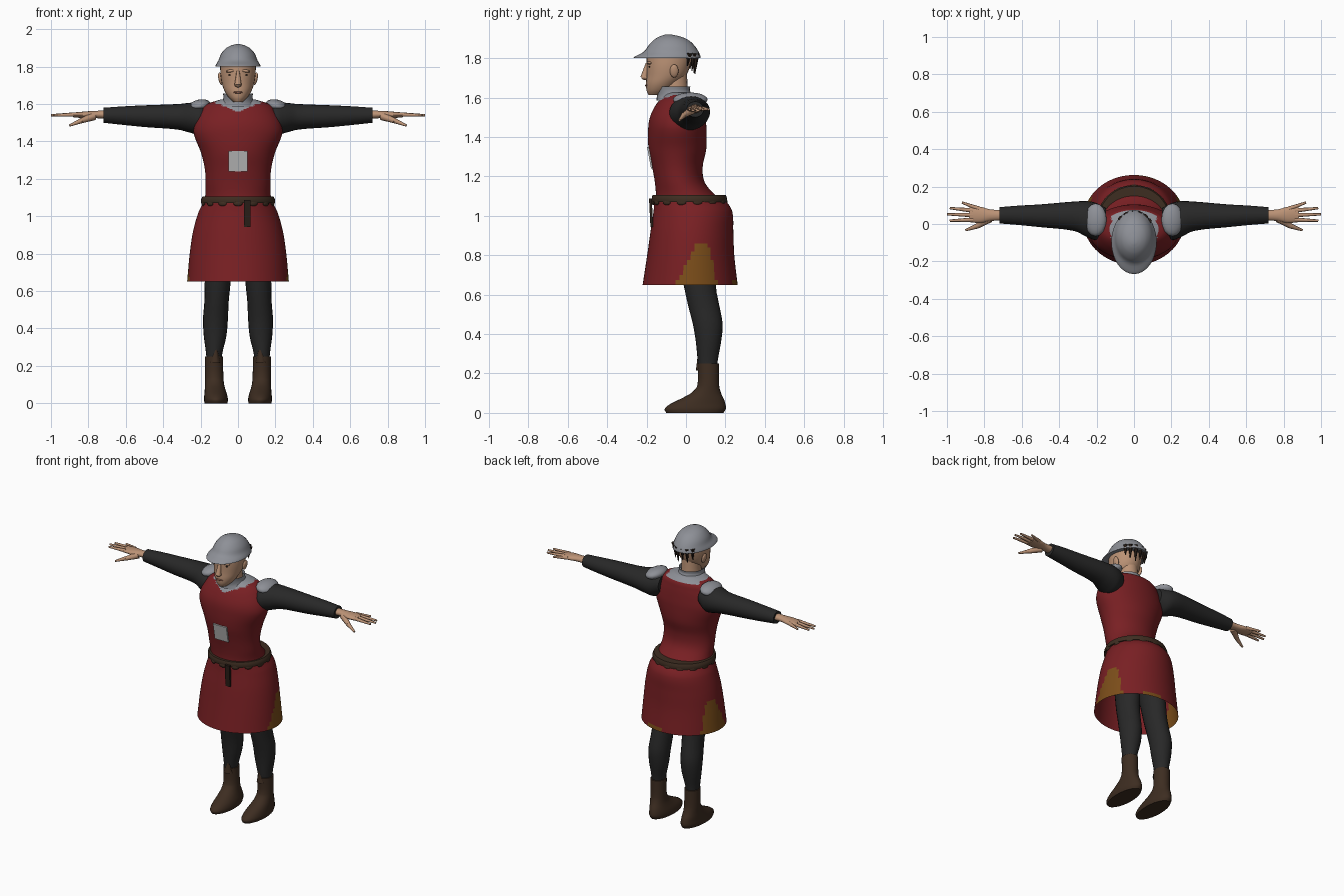
import bpy, bmesh, math
from mathutils import Matrix, Vector


def material(name, rgb):
    m = bpy.data.materials.new(name)
    m.diffuse_color = (*rgb, 1)
    return m


RED = material("red cloth", (0.19, 0.014, 0.017))
BLACK = material("black cloth", (0.021, 0.021, 0.021))
SKIN = material("skin", (0.50, 0.29, 0.18))
STEEL = material("steel", (0.27, 0.28, 0.31))
LEATHER = material("brown leather", (0.047, 0.026, 0.015))
OCHRE = material("ochre cloth", (0.20, 0.075, 0.010))
BADGE = material("pale badge", (0.50, 0.50, 0.50))
HAIR = material("dark hair", (0.022, 0.013, 0.009))
LIPS = material("lips", (0.28, 0.12, 0.08))


def dense(rows, k):
    """Smoothly add k steps between rows; the first number is the position."""
    def slope(i, c):
        a, b = rows[max(i - 1, 0)], rows[min(i + 1, len(rows) - 1)]
        return (b[c] - a[c]) / (b[0] - a[0])
    out = []
    for i in range(len(rows) - 1):
        p, q = rows[i], rows[i + 1]
        d = q[0] - p[0]
        for s in range(k):
            t = s / k
            h = (2*t**3 - 3*t*t + 1, t**3 - 2*t*t + t, 3*t*t - 2*t**3, t**3 - t*t)
            out.append([p[0] + d * t] + [
                h[0]*p[c] + h[1]*d*slope(i, c) + h[2]*q[c] + h[3]*d*slope(i + 1, c)
                for c in range(1, len(p))])
    return out + [rows[-1]]


def loft(bm, axis, rows, n=24, k=3, cap=(True, True), power=1.0):
    """Rows are (position, a0, a1, b0, b1): oval extents across the axis."""
    rings = []
    for p, a0, a1, b0, b1 in dense(rows, k):
        ring = []
        for j in range(n):
            t = 2 * math.pi * j / n
            ca, sa = math.cos(t), math.sin(t)
            a = (a0 + a1) / 2 + (a1 - a0) / 2 * math.copysign(abs(ca) ** power, ca)
            b = (b0 + b1) / 2 + (b1 - b0) / 2 * math.copysign(abs(sa) ** power, sa)
            ring.append(bm.verts.new((a, b, p) if axis == 'z' else (p, a, b)))
        rings.append(ring)
    for r, s in zip(rings, rings[1:]):
        for j in range(n):
            bm.faces.new((r[j], r[(j + 1) % n], s[(j + 1) % n], s[j]))
    for use, r in zip(cap, (rings[0], rings[-1])):
        if use:
            bm.faces.new(r)


def sym(rows):
    """(z, half width, y0, y1) rows to full rows."""
    return [(z, -w, w, y0, y1) for z, w, y0, y1 in rows]


def ball(bm, at, size, rot=0.0, axis='Y'):
    m = Matrix.Translation(at) @ Matrix.Rotation(rot, 4, axis) @ Matrix.Diagonal((*size, 1))
    bmesh.ops.create_uvsphere(bm, u_segments=16, v_segments=10, radius=1, matrix=m)


def box(bm, at, size, rot=0.0):
    m = Matrix.Translation(at) @ Matrix.Rotation(rot, 4, 'X') @ Matrix.Diagonal((*size, 1))
    bmesh.ops.create_cube(bm, size=1, matrix=m)


def spike(bm, p, q, r0, r1, n=8):
    p, q = Vector(p), Vector(q)
    m = Matrix.Translation((p + q) / 2) @ (q - p).to_track_quat('Z', 'Y').to_matrix().to_4x4()
    bmesh.ops.create_cone(bm, cap_ends=True, segments=n, radius1=r0, radius2=r1,
                          depth=(q - p).length, matrix=m)


def finish(bm, name, mats, rule=None, mirror=False, angle=50):
    bmesh.ops.recalc_face_normals(bm, faces=bm.faces)
    for f in bm.faces:
        f.smooth = True
        if rule:
            f.material_index = rule(f.calc_center_median())
    me = bpy.data.meshes.new(name)
    bm.to_mesh(me)
    bm.free()
    me.set_sharp_from_angle(angle=math.radians(angle))
    for m in mats:
        me.materials.append(m)
    ob = bpy.data.objects.new(name, me)
    bpy.context.collection.objects.link(ob)
    if mirror:
        ob.modifiers.new("mirror", 'MIRROR').use_clip = False
    return ob


# Tunic: flared skirt, waist and chest, with ochre side slits and a steel neckline
def tunic_rule(c):
    if c.z < 0.86:
        t = (c.z - 0.65) / 0.2
        if abs(c.x) > 0.12 and -0.05 + 0.10 * t < c.y < 0.16 - 0.045 * t:
            return 1
        if c.y > 0.15 and c.z < 0.69 - 0.5 * abs(c.x - 0.06):
            return 1
    if c.z > 1.555 + 0.45 * abs(c.x) and c.y < 0:
        return 2
    return 2 if c.z > 1.60 and abs(c.x) < 0.12 else 0


bm = bmesh.new()
loft(bm, 'z', sym([
    (0.65, 0.272, -0.22, 0.262), (0.80, 0.258, -0.197, 0.245), (0.92, 0.24, -0.18, 0.24),
    (1.02, 0.212, -0.165, 0.235), (1.07, 0.188, -0.16, 0.205), (1.105, 0.176, -0.153, 0.15),
    (1.17, 0.173, -0.158, 0.095), (1.25, 0.177, -0.172, 0.085), (1.34, 0.198, -0.19, 0.103),
    (1.44, 0.236, -0.192, 0.104), (1.50, 0.23, -0.183, 0.098), (1.56, 0.20, -0.155, 0.088),
    (1.60, 0.165, -0.125, 0.075), (1.625, 0.09, -0.11, 0.04)]),
    n=80, k=6, cap=(False, True))
finish(bm, "tunic", [RED, OCHRE, STEEL], tunic_rule)

# Mail collar around the neck
bm = bmesh.new()
loft(bm, 'z', sym([(1.585, 0.105, -0.15, 0.055), (1.61, 0.085, -0.148, 0.035),
                   (1.635, 0.078, -0.152, 0.02), (1.655, 0.08, -0.155, 0.022)]),
     n=28, cap=(False, False))
finish(bm, "mail_collar", [STEEL])

# Belt with scalloped lower edge and hanging strap
bm = bmesh.new()
loft(bm, 'z', sym([(1.07, 0.198, -0.172, 0.208), (1.088, 0.198, -0.174, 0.208),
                   (1.105, 0.19, -0.17, 0.202)]), n=48, k=2)
for i in range(14):
    t = 2 * math.pi * (i + 0.5) / 14
    ball(bm, (0.19 * math.cos(t), 0.018 + 0.185 * math.sin(t), 1.068),
         (0.008, 0.024, 0.014), t, 'Z')
finish(bm, "belt", [LEATHER])
bm = bmesh.new()
box(bm, (0.049, -0.177, 1.015), (0.034, 0.014, 0.145), 0.05)
finish(bm, "belt_strap", [HAIR])

# Chest badge plate
bm = bmesh.new()
box(bm, (0, -0.183, 1.295), (0.1, 0.009, 0.11), 0.18)
finish(bm, "chest_badge", [BADGE])

# Sleeves
bm = bmesh.new()
loft(bm, 'x', [(0.15, -0.05, 0.085, 1.47, 1.59), (0.20, -0.085, 0.112, 1.435, 1.607),
               (0.25, -0.07, 0.122, 1.445, 1.607), (0.32, -0.037, 0.12, 1.463, 1.60),
               (0.50, -0.017, 0.105, 1.477, 1.593), (0.62, -0.005, 0.098, 1.489, 1.587),
               (0.72, 0.003, 0.09, 1.50, 1.58)], n=24, k=4)
finish(bm, "sleeve", [BLACK], mirror=True)

# Shoulder plates
bm = bmesh.new()
ball(bm, (0.205, 0.022, 1.59), (0.06, 0.088, 0.034), 0.2)
finish(bm, "shoulder_plate", [STEEL], mirror=True)

# Hands: palm, four fingers and a thumb
bm = bmesh.new()
loft(bm, 'x', [(0.70, 0.018, 0.075, 1.52, 1.566), (0.77, 0.016, 0.078, 1.525, 1.563),
               (0.82, 0.005, 0.092, 1.525, 1.56), (0.88, 0.01, 0.094, 1.528, 1.554)], n=16)
for base, tip in (((0.83, 0.082), (0.92, 0.115)), ((0.86, 0.072), (0.985, 0.085)),
                  ((0.86, 0.048), (1.0, 0.052)), ((0.86, 0.023), (0.985, 0.018))):
    spike(bm, (*base, 1.544), (*tip, 1.54), 0.0125, 0.006)
spike(bm, (0.77, 0.03, 1.535), (0.84, -0.012, 1.51), 0.022, 0.014)
spike(bm, (0.835, -0.01, 1.512), (0.9, -0.033, 1.485), 0.014, 0.006)
finish(bm, "hand", [SKIN], mirror=True)

# Legs
bm = bmesh.new()
loft(bm, 'z', [(0.18, 0.09, 0.168, 0.072, 0.155), (0.26, 0.085, 0.17, 0.06, 0.16),
               (0.36, 0.062, 0.183, 0.05, 0.178), (0.45, 0.054, 0.187, 0.035, 0.186),
               (0.54, 0.05, 0.18, 0.012, 0.17), (0.64, 0.04, 0.178, -0.01, 0.152),
               (0.95, 0.01, 0.165, -0.07, 0.15)], n=20)
finish(bm, "leg", [BLACK], mirror=True)

# Boots, with a raised tongue at the shin
bm = bmesh.new()
loft(bm, 'z', [(0.0, 0.056, 0.178, -0.10, 0.19), (0.02, 0.054, 0.182, -0.108, 0.202),
               (0.045, 0.058, 0.18, -0.08, 0.2), (0.07, 0.066, 0.178, -0.03, 0.192),
               (0.10, 0.074, 0.176, 0.025, 0.178), (0.14, 0.078, 0.176, 0.058, 0.168),
               (0.25, 0.08, 0.176, 0.058, 0.167)], n=24)
spike(bm, (0.122, 0.078, 0.22), (0.117, 0.064, 0.30), 0.03, 0.004)
finish(bm, "boot", [LEATHER], mirror=True)

# Head, neck, nose and ears
bm = bmesh.new()
loft(bm, 'z', sym([(1.57, 0.068, -0.13, 0.02), (1.64, 0.06, -0.125, 0.01),
                   (1.72, 0.058, -0.12, 0.005)]), n=20)
loft(bm, 'z', sym([(1.612, 0.026, -0.19, -0.12), (1.635, 0.05, -0.2, -0.08),
                   (1.67, 0.072, -0.203, -0.04), (1.71, 0.086, -0.2, 0.0),
                   (1.76, 0.094, -0.2, 0.02), (1.81, 0.095, -0.2, 0.032)]), n=28, k=4)
spike(bm, (0, -0.213, 1.70), (0, -0.196, 1.775), 0.019, 0.008)
ball(bm, (0, -0.208, 1.702), (0.018, 0.018, 0.013))
for s in (-1, 1):
    ball(bm, (s * 0.094, -0.06, 1.735), (0.011, 0.022, 0.034), s * 0.2)
    ball(bm, (s * 0.036, -0.184, 1.777), (0.03, 0.014, 0.008), s * 0.12)
finish(bm, "head", [SKIN])

# Eyes and mouth
bm = bmesh.new()
for s in (-1, 1):
    ball(bm, (s * 0.037, -0.184, 1.757), (0.015, 0.006, 0.006))
finish(bm, "eyes", [HAIR])
bm = bmesh.new()
ball(bm, (0, -0.2, 1.662), (0.026, 0.008, 0.006))
finish(bm, "mouth", [LIPS])

# Helmet: dome with a flared brim reaching forward
bm = bmesh.new()
loft(bm, 'z', sym([(1.80, 0.121, -0.268, 0.075), (1.808, 0.119, -0.26, 0.074),
                   (1.832, 0.105, -0.215, 0.064), (1.865, 0.092, -0.19, 0.042),
                   (1.895, 0.068, -0.16, 0.008), (1.912, 0.04, -0.13, -0.035),
                   (1.92, 0.012, -0.105, -0.075)]), n=32)
finish(bm, "helmet", [STEEL])

# Hair locks hanging below the back of the helmet
bm = bmesh.new()
for x, y, z in ((-0.066, 0.02, 1.745), (-0.038, 0.04, 1.725), (-0.008, 0.046, 1.74),
                (0.026, 0.045, 1.72), (0.056, 0.03, 1.735), (0.076, 0.008, 1.76)):
    spike(bm, (x * 1.05, y + 0.008, 1.825), (x, y, z), 0.016, 0.002, 6)
finish(bm, "hair_locks", [HAIR])
